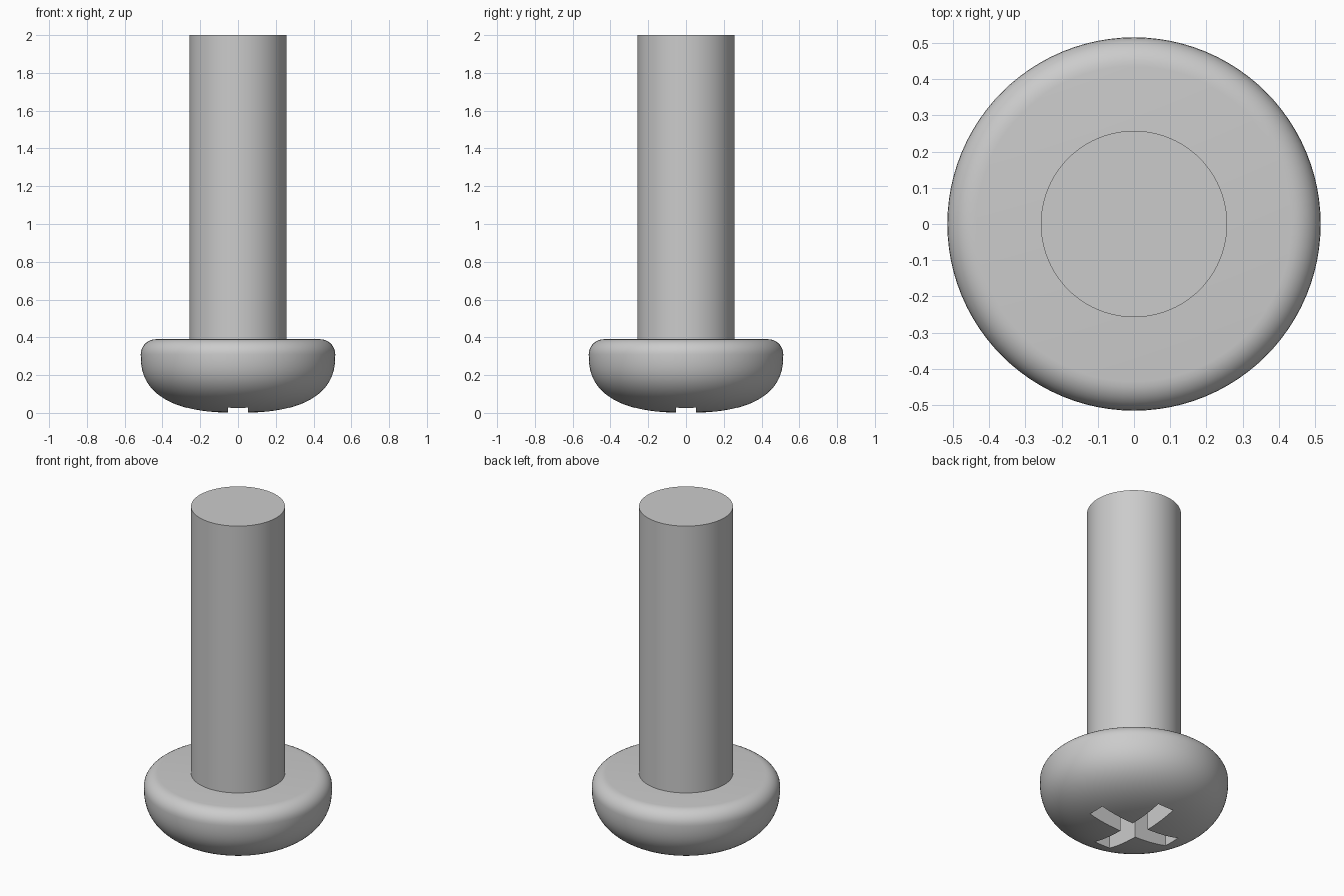
import bpy, bmesh, math

if "Cube" in bpy.data.objects:
    bpy.data.objects.remove(bpy.data.objects["Cube"])

steel = bpy.data.materials.new("steel grey")
steel.diffuse_color = (0.6, 0.6, 0.6, 1)
steel.use_nodes = True
steel.node_tree.nodes["Principled BSDF"].inputs["Base Color"].default_value = steel.diffuse_color

SEGMENTS = 96


def make_object(name, bm):
    bmesh.ops.recalc_face_normals(bm, faces=bm.faces)
    mesh = bpy.data.meshes.new(name)
    bm.to_mesh(mesh)
    bm.free()
    mesh.materials.append(steel)
    obj = bpy.data.objects.new(name, mesh)
    bpy.context.collection.objects.link(obj)
    return obj


def lathe(name, profile):
    """Revolve (radius, z) points around z; flat caps close both ends."""
    bm = bmesh.new()
    rings = []
    for r, z in profile:
        rings.append([bm.verts.new((r * math.cos(a), r * math.sin(a), z))
                      for a in (math.tau * i / SEGMENTS for i in range(SEGMENTS))])
    for low, high in zip(rings, rings[1:]):
        for i in range(SEGMENTS):
            j = (i + 1) % SEGMENTS
            bm.faces.new((low[i], low[j], high[j], high[i]))
    bm.faces.new(rings[0])
    bm.faces.new(rings[-1])
    return make_object(name, bm)


def smooth(obj):
    bpy.ops.object.select_all(action='DESELECT')
    obj.select_set(True)
    bpy.context.view_layer.objects.active = obj
    bpy.ops.object.shade_smooth_by_angle(angle=math.radians(30))


# Head: full dome below, small rounded shoulder above
R, WIDE_Z, TOP_Z, FILLET, POWER = 0.515, 0.31, 0.39, 0.08, 2 / 2.5
profile = []
for i in range(1, 25):
    a = math.pi / 2 * i / 24
    profile.append((R * math.sin(a) ** POWER,
                    WIDE_Z * (1 - max(math.cos(a), 0) ** POWER)))
for i in range(1, 9):
    a = math.pi / 2 * i / 8
    profile.append((R - FILLET + FILLET * math.cos(a), WIDE_Z + FILLET * math.sin(a)))
head = lathe("screw_head", profile)

# Cross-shaped driver recess cut into the dome
L, W, DEPTH = 0.27, 0.053, 0.2
quarter = [(L, -W), (L, W), (W, W)]
bm = bmesh.new()
outline = []
for k in range(4):
    c, s = round(math.cos(k * math.pi / 2)), round(math.sin(k * math.pi / 2))
    outline += [bm.verts.new((x * c - y * s, x * s + y * c, -0.1)) for x, y in quarter]
base = bm.faces.new(outline)
top = bmesh.ops.extrude_face_region(bm, geom=[base])
bmesh.ops.translate(bm, vec=(0, 0, 0.1 + DEPTH),
                    verts=[v for v in top["geom"] if isinstance(v, bmesh.types.BMVert)])
cutter = make_object("recess_cutter", bm)
cutter.hide_render = True
cutter.hide_viewport = True

cut = head.modifiers.new("driver recess", 'BOOLEAN')
cut.operation = 'DIFFERENCE'
cut.solver = 'EXACT'
cut.object = cutter
bpy.context.view_layer.objects.active = head
bpy.ops.object.modifier_apply(modifier=cut.name)
bpy.data.objects.remove(cutter)
smooth(head)

# Shank: plain cylinder standing on the head
shank = lathe("screw_shank", [(0.257, TOP_Z), (0.257, 2.0)])
smooth(shank)
